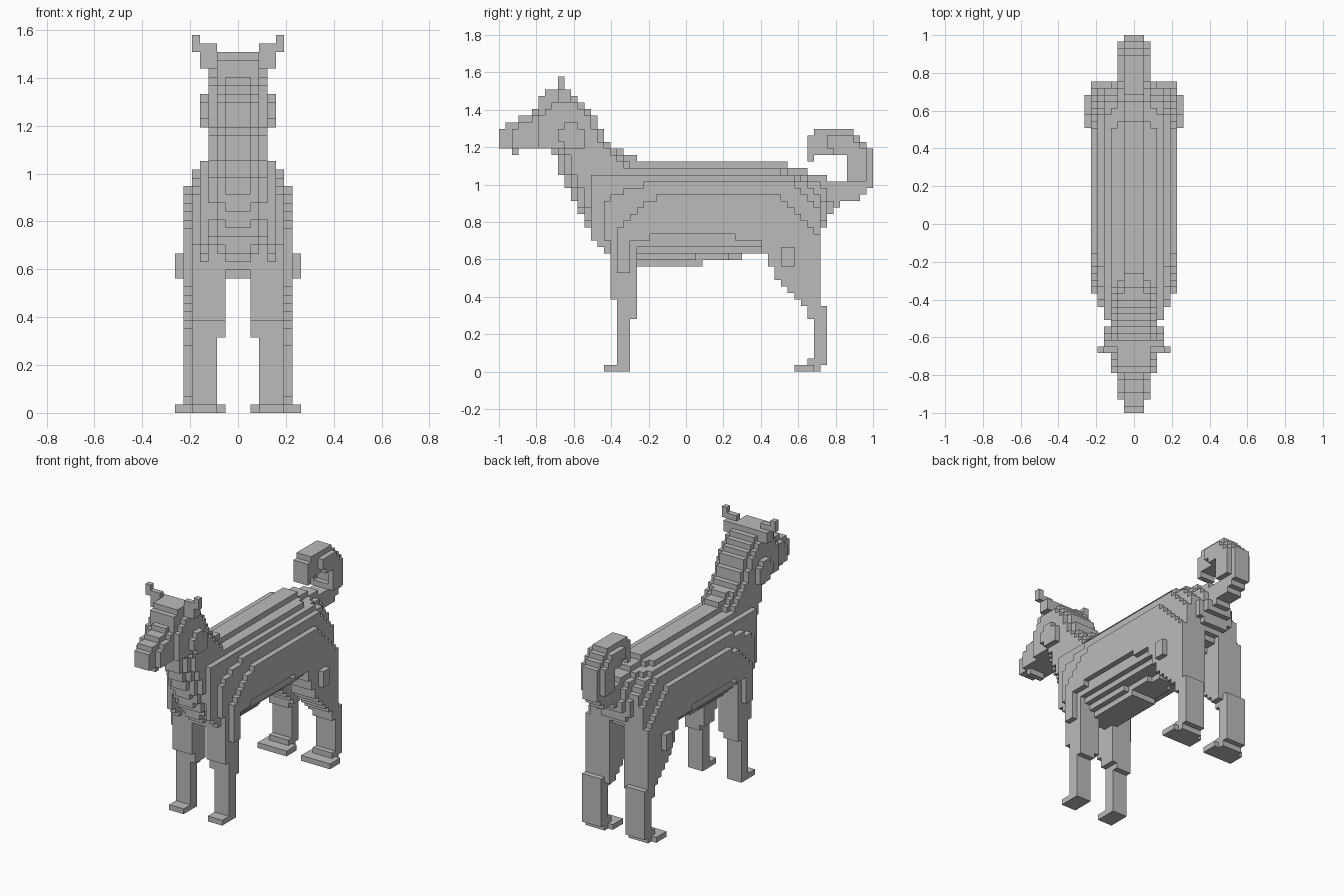
import bpy
import bmesh

default_cube = bpy.data.objects.get("Cube")
if default_cube:
    bpy.data.objects.remove(default_cube, do_unlink=True)

# The animal is made of small cubes: 57 along its length, 45 high, 15 wide.
LENGTH = 57
UNIT = 2 / LENGTH
cells = {}

grey = bpy.data.materials.new("plain grey")
grey.use_nodes = True
grey_value = (0.5, 0.5, 0.5, 1)
grey.diffuse_color = grey_value
grey.node_tree.nodes["Principled BSDF"].inputs["Base Color"].default_value = grey_value


def inside(y, z, outline):
    """Even-odd test of a point against a side profile."""
    result = False
    for (y1, z1), (y2, z2) in zip(outline, outline[1:] + outline[:1]):
        if (z1 > z) != (z2 > z) and y < y1 + (z - z1) * (y2 - y1) / (z2 - z1):
            result = not result
    return result


def fill(part, near, far, outline):
    """Fill a side profile with cubes, mirrored, from column near to column far."""
    ys = [point[0] for point in outline]
    zs = [point[1] for point in outline]
    for y in range(int(min(ys)), int(max(ys)) + 1):
        for z in range(int(min(zs)), int(max(zs)) + 1):
            if inside(y + 0.5, z + 0.5, outline):
                for x in range(near, far + 1):
                    cells.setdefault((x, y, z), part)
                    cells.setdefault((-x, y, z), part)


def box(part, near, far, front, back, low, high):
    fill(part, near, far, [(front, low), (back, low), (back, high), (front, high)])


def build(part):
    """Make one object from the exposed cube faces of a part."""
    bm = bmesh.new()
    corners = {}

    def corner(position):
        if position not in corners:
            x, y, z = position
            corners[position] = bm.verts.new(
                ((x - 0.5) * UNIT, (y - LENGTH / 2) * UNIT, z * UNIT))
        return corners[position]

    for cell, owner in cells.items():
        if owner != part:
            continue
        for axis in range(3):
            u, v = (axis + 1) % 3, (axis + 2) % 3
            for side in (0, 1):
                neighbour = list(cell)
                neighbour[axis] += 2 * side - 1
                if tuple(neighbour) in cells:
                    continue
                loop = []
                for du, dv in ((0, 0), (1, 0), (1, 1), (0, 1)):
                    position = list(cell)
                    position[axis] += side
                    position[u] += du
                    position[v] += dv
                    loop.append(corner(tuple(position)))
                bm.faces.new(loop if side else loop[::-1])
    mesh = bpy.data.meshes.new(part)
    bm.to_mesh(mesh)
    bm.free()
    mesh.materials.append(grey)
    bpy.context.collection.objects.link(bpy.data.objects.new(part, mesh))


# Head: slim nose, snout, skull and cheeks
fill("head", 0, 1, [(0, 35), (0, 37), (2, 38), (5, 39), (6, 41), (7, 43), (11, 43),
                    (13, 41), (15, 39), (16, 36), (18, 34), (1, 34)])
box("head", 0, 1, 2, 3, 33, 34)
fill("head", 2, 2, [(2, 34), (2, 37), (5, 38), (7, 43), (11, 43), (13, 41),
                    (15, 38), (17, 34)])
fill("head", 3, 3, [(6, 34), (6, 38), (8, 41), (11, 42), (13, 40), (15, 36), (16, 34)])
fill("head", 4, 4, [(10, 34), (9, 36), (10, 38), (12, 38), (13, 36), (13, 34)])

# Ears: a stalk, a ledge and an upright tip
box("ears", 3, 4, 9, 11, 41, 43)
box("ears", 3, 5, 9, 10, 43, 44)
box("ears", 5, 5, 9, 10, 44, 45)

# Torso: profiles shrink from the spine to the flanks
fill("torso", 0, 1, [(8, 34), (10, 29), (13, 23), (17, 17), (21, 16), (31, 16),
                     (31, 17), (37, 17), (37, 18), (44, 18), (49, 21), (50, 23),
                     (51, 25), (53, 27), (53, 29), (48, 30), (43, 32), (21, 32),
                     (21, 33), (18, 34), (16, 36)])
fill("torso", 2, 2, [(9, 34), (11, 29), (14, 22), (17, 18), (21, 16), (31, 16),
                     (31, 17), (40, 18), (47, 20), (49, 21), (51, 25), (49, 29),
                     (46, 30), (42, 31), (21, 31), (18, 33), (16, 36)])
fill("torso", 3, 3, [(10, 34), (12, 29), (15, 22), (18, 18), (21, 17), (40, 18),
                     (49, 21), (50, 25), (47, 29), (42, 31), (20, 31), (17, 33),
                     (15, 36)])
fill("torso", 4, 4, [(14, 30), (14, 21), (17, 18), (40, 18), (49, 21), (49, 27),
                     (47, 29), (44, 30)])
fill("torso", 5, 5, [(16, 20), (16, 26), (20, 28), (24, 29), (44, 29), (47, 27),
                     (49, 24), (49, 20), (38, 19), (20, 19)])
fill("torso", 6, 6, [(18, 20), (18, 21), (20, 24), (25, 27), (42, 27), (45, 25),
                     (47, 23), (49, 20), (38, 20), (34, 21), (24, 21), (22, 20)])

# Tail: curled forward, thicker around the bend
fill("tail", 0, 1, [(50, 25), (54, 26), (57, 28), (57, 34), (55, 35), (54, 37),
                    (49, 37), (47, 35), (47, 32), (48, 32), (48, 33), (53, 33),
                    (54, 32), (54, 30), (53, 29), (46, 29)])
fill("tail", 2, 2, [(53, 29), (56, 29), (56, 34), (54, 36), (50, 36), (50, 34), (53, 33)])

# Front legs: shoulder, forearm, shin and foot
box("front_legs", 6, 6, 18, 20, 15, 20)
fill("front_legs", 2, 5, [(17, 20), (17, 11), (18, 11), (18, 9), (21, 9), (21, 20)])
box("front_legs", 3, 5, 18, 21, 8, 9)
box("front_legs", 3, 5, 18, 20, 0, 8)
box("front_legs", 3, 5, 16, 20, 0, 1)

# Hind legs: thigh tapering to the shin, knee bump and broad foot
fill("hind_legs", 2, 6, [(39, 21), (41, 17), (42, 15), (44, 13), (46, 11), (47, 9),
                         (49, 9), (49, 21)])
fill("hind_legs", 3, 6, [(47, 9), (48, 7), (48, 1), (50, 1), (50, 10), (49, 10), (49, 9)])
box("hind_legs", 7, 7, 43, 45, 16, 19)
box("hind_legs", 3, 6, 47, 48, 1, 2)
box("hind_legs", 3, 6, 45, 49, 0, 1)
box("hind_legs", 2, 7, 45, 48, 0, 1)

for part_name in ("head", "ears", "torso", "tail", "front_legs", "hind_legs"):
    build(part_name)
